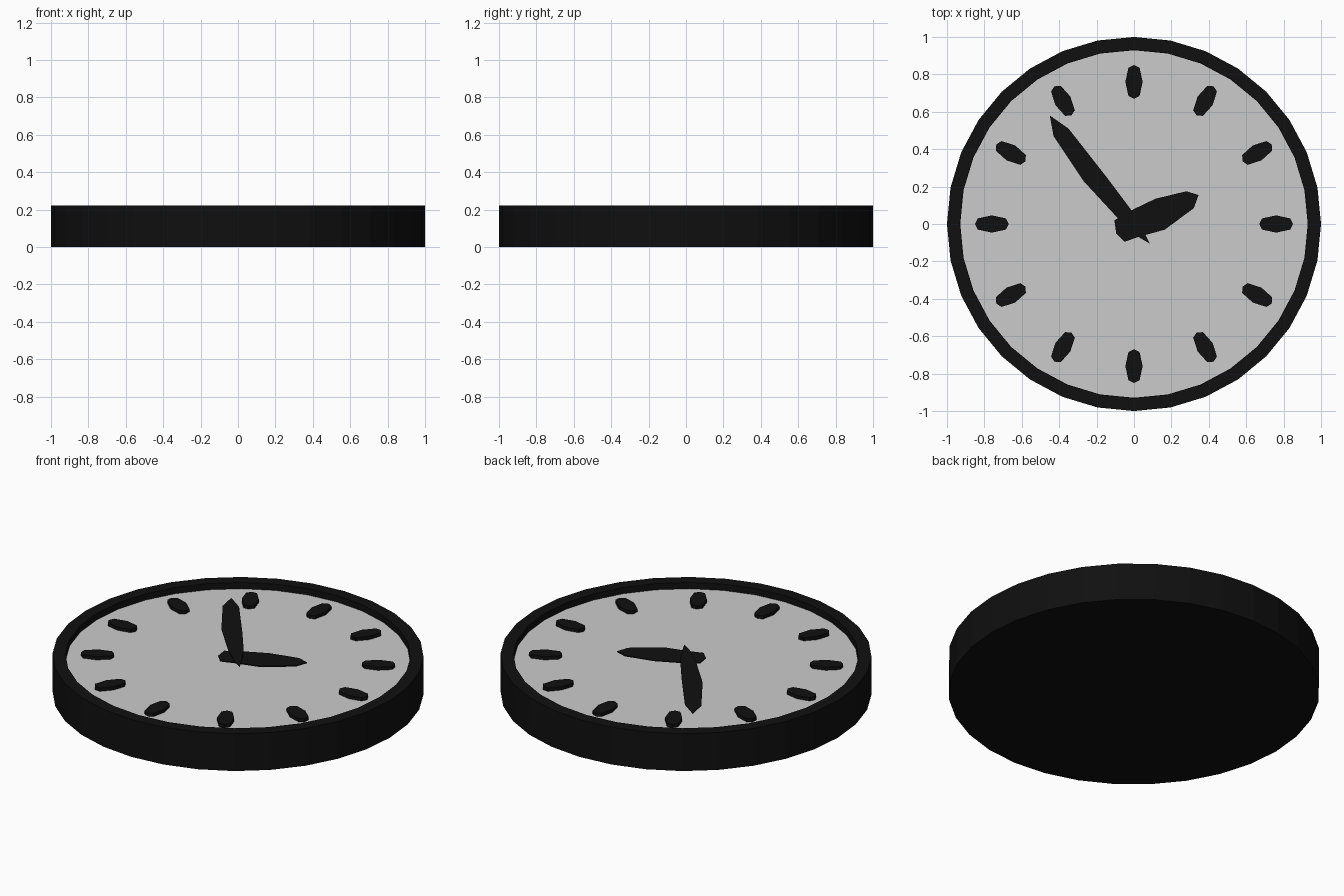
import bpy, bmesh
from math import sin, cos, pi, radians
from mathutils import Matrix

if "Cube" in bpy.data.objects:
    bpy.data.objects.remove(bpy.data.objects["Cube"])

SIDES = 32
black = bpy.data.materials.new("black")
black.diffuse_color = (0.005, 0.005, 0.005, 1)
black.use_nodes = True
black.node_tree.nodes["Principled BSDF"].inputs["Base Color"].default_value = black.diffuse_color


def finish(bm, name, mat=None):
    bmesh.ops.recalc_face_normals(bm, faces=bm.faces)
    me = bpy.data.meshes.new(name)
    bm.to_mesh(me)
    bm.free()
    ob = bpy.data.objects.new(name, me)
    bpy.context.collection.objects.link(ob)
    if mat:
        me.materials.append(mat)
    return ob


def circle(r):
    return [(r * cos(2 * pi * i / SIDES), r * sin(2 * pi * i / SIDES)) for i in range(SIDES)]


def plate(name, outline, z0, z1, mat=None, rot=0):
    # extruded flat outline
    bm = bmesh.new()
    f = bm.faces.new([bm.verts.new((x, y, z0)) for x, y in outline])
    g = bmesh.ops.extrude_face_region(bm, geom=[f])["geom"]
    for v in g:
        if isinstance(v, bmesh.types.BMVert):
            v.co.z = z1
    bm.transform(Matrix.Rotation(rot, 4, 'Z'))
    return finish(bm, name, mat)


# case: outer wall, closed back, flat rim and recess wall
bm = bmesh.new()
rings = [[bm.verts.new((x, y, z)) for x, y in circle(r)]
         for r, z in [(1, 0), (1, 0.222), (0.93, 0.222), (0.93, 0.18)]]
for a, b in zip(rings, rings[1:]):
    for i in range(SIDES):
        j = (i + 1) % SIDES
        bm.faces.new((a[i], a[j], b[j], b[i]))
bm.faces.new(rings[0])
bm.faces.new(rings[-1])
finish(bm, "clock_case", black)

# dial
plate("dial", circle(0.929), 0.181, 0.185)

# twelve hour marks
mark = [(0.85, 0), (0.835, 0.03), (0.76, 0.046), (0.685, 0.03),
        (0.67, 0), (0.685, -0.03), (0.76, -0.046), (0.835, -0.03)]
for k in range(12):
    plate(f"hour_mark_{k + 1}", mark, 0.184, 0.205, black, radians(90 - 30 * (k + 1)))

# hands
plate("hour_hand", [(-0.105, 0.02), (0, 0.08), (0.115, 0.135), (0.28, 0.175), (0.345, 0.155),
                    (0.32, 0.085), (0.165, -0.03), (0.02, -0.07), (-0.05, -0.095), (-0.095, -0.05)],
      0.208, 0.214, black)
plate("minute_hand", [(-0.45, 0.58), (-0.43, 0.47), (-0.27, 0.23), (-0.09, 0.035), (0.025, -0.07),
                      (0.085, -0.105), (0.06, -0.055), (-0.015, 0.075), (-0.15, 0.255), (-0.35, 0.51)],
      0.216, 0.222, black)
# spindle under the hands
plate("spindle", [(0.03 * cos(i * pi / 4), 0.03 * sin(i * pi / 4)) for i in range(8)], 0.184, 0.217, black)
